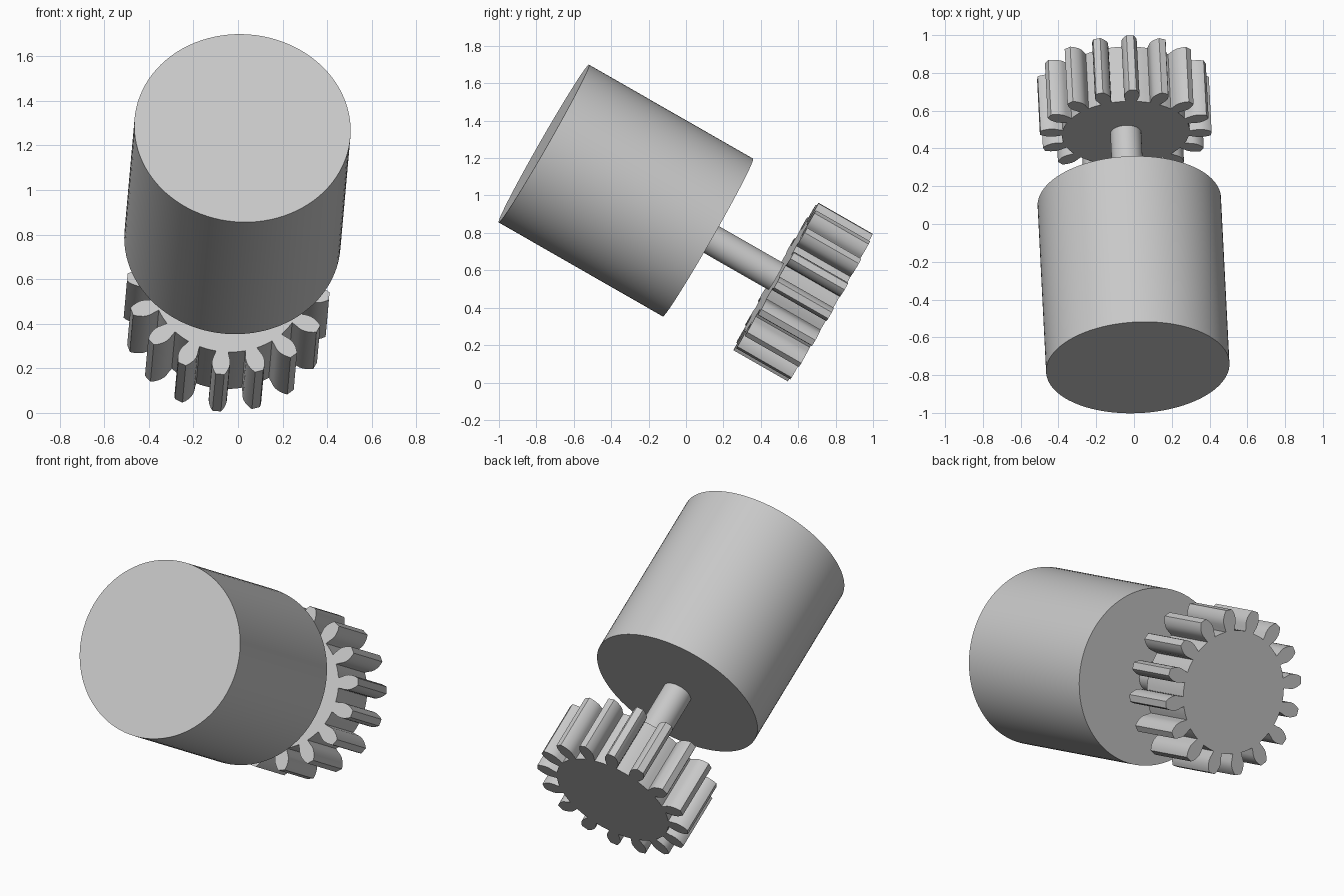
import bpy, bmesh, math
from mathutils import Vector, Matrix

cube = bpy.data.objects.get("Cube")
if cube:
    bpy.data.objects.remove(cube, do_unlink=True)

# One plain grey for everything
grey = bpy.data.materials.new("plain_grey")
grey.use_nodes = True
colour = (0.58, 0.58, 0.58, 1)
grey.diffuse_color = colour
grey.node_tree.nodes["Principled BSDF"].inputs["Base Color"].default_value = colour

# Tilted frame: local z runs along the shaft, local y points downwards
START = Vector((0.02, -0.76, 1.2775))
axis = (Vector((-0.025, 0.1175, 0.775)) - START).normalized()
side = Vector((1, 0, 0))
side = (side - side.dot(axis) * axis).normalized()
FRAME = Matrix((side, axis.cross(side), axis)).transposed().to_4x4()
FRAME.translation = START


def prism(name, outline, z0, z1):
    """Extrude a closed outline along the shaft axis."""
    bm = bmesh.new()
    face = bm.faces.new([bm.verts.new((x, y, z0)) for x, y in outline])
    ext = bmesh.ops.extrude_face_region(bm, geom=[face], use_keep_orig=True)
    top = [v for v in ext["geom"] if isinstance(v, bmesh.types.BMVert)]
    bmesh.ops.translate(bm, verts=top, vec=(0, 0, z1 - z0))
    bmesh.ops.recalc_face_normals(bm, faces=bm.faces)
    mesh = bpy.data.meshes.new(name)
    bm.to_mesh(mesh)
    bm.free()
    mesh.materials.append(grey)
    obj = bpy.data.objects.new(name, mesh)
    bpy.context.collection.objects.link(obj)
    obj.matrix_world = FRAME
    bpy.ops.object.select_all(action="DESELECT")
    obj.select_set(True)
    bpy.context.view_layer.objects.active = obj
    bpy.ops.object.shade_smooth_by_angle(angle=math.radians(28))
    return obj


def circle(radius, sides):
    return [(radius * math.cos(math.tau * i / sides),
             radius * math.sin(math.tau * i / sides)) for i in range(sides)]


def gear_outline(teeth, phase, root, flank):
    """Leaf-shaped teeth; flank holds (radius, half width) from root to tip."""
    points = []
    pitch = math.tau / teeth
    for i in range(teeth):
        a = phase + i * pitch
        c, s = math.cos(a), math.sin(a)
        tooth = [(r, -w) for r, w in flank] + [(r, w) for r, w in reversed(flank)]
        points += [(r * c - w * s, r * s + w * c) for r, w in tooth]
        # Root arc up to the next tooth
        for k in (0.38, 0.5, 0.62):
            points.append((root * math.cos(a + k * pitch), root * math.sin(a + k * pitch)))
    return points


# Motor body, shaft and gear, in order along the axis
BODY, GEAR_START, GEAR_END = 1.012, 1.432, 1.766
prism("motor_body", circle(0.486, 96), 0, BODY)
prism("shaft", circle(0.082, 48), BODY - 0.02, GEAR_START + 0.02)

FLANK = [(0.337, 0.028), (0.358, 0.033), (0.378, 0.039), (0.395, 0.041),
         (0.412, 0.039), (0.428, 0.034), (0.443, 0.027), (0.455, 0.019)]
prism("gear", gear_outline(16, math.radians(94.7), 0.338, FLANK), GEAR_START, GEAR_END)
